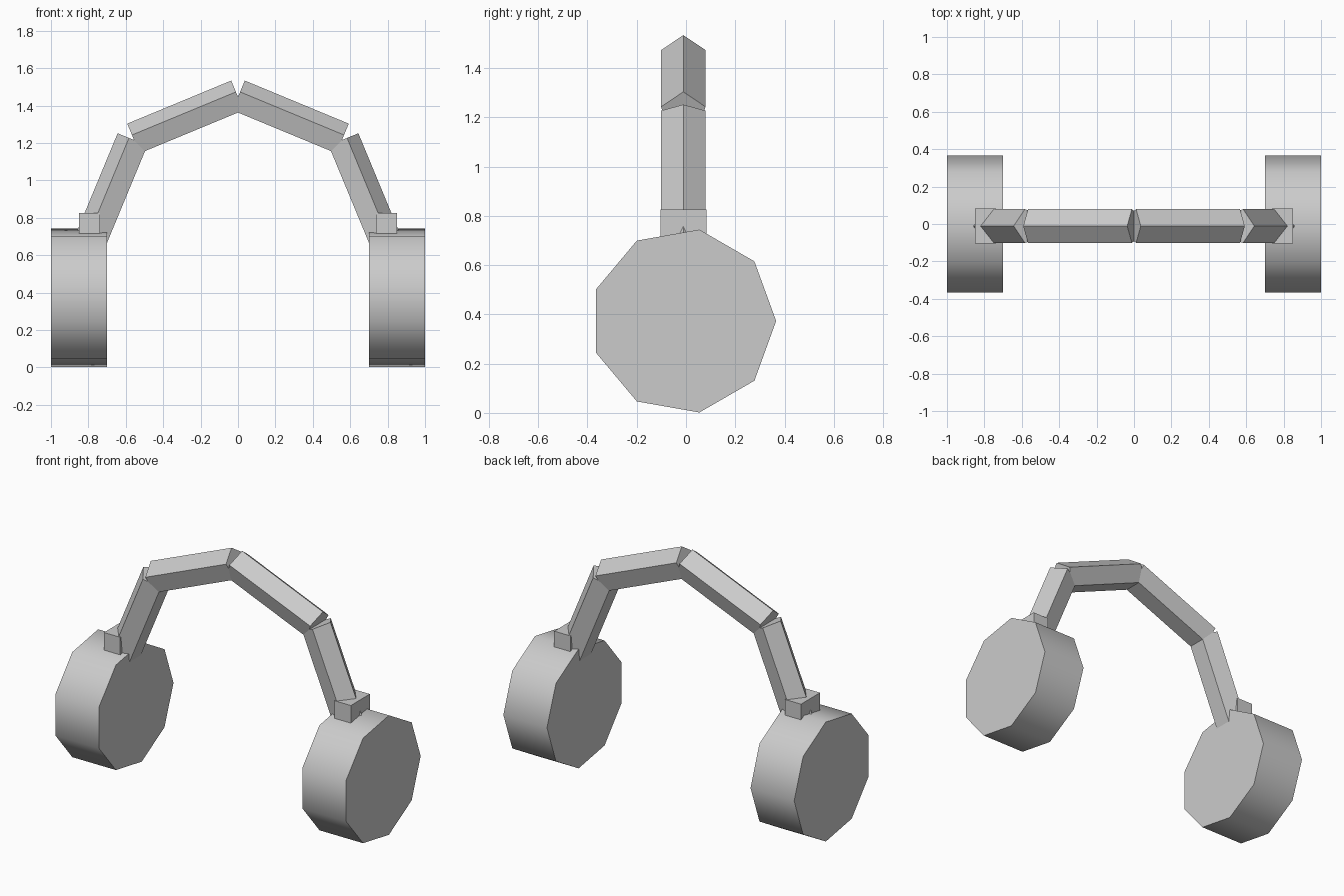
import bpy, math
from mathutils import Vector

if "Cube" in bpy.data.objects:
    bpy.data.objects.remove(bpy.data.objects["Cube"])

YC = -0.011          # shared centre line of all parts
GREY = bpy.data.materials.new("plain grey")
GREY.diffuse_color = (0.6, 0.6, 0.6, 1)
GREY.use_nodes = True
GREY.node_tree.nodes["Principled BSDF"].inputs["Base Color"].default_value = GREY.diffuse_color


def prism(name, sides, radius, start, end, ref):
    """Capped prism from start to end, with its first vertex towards ref."""
    start, end, ref = Vector(start), Vector(end), Vector(ref).normalized()
    side = (end - start).normalized().cross(ref)
    verts = []
    for p in (start, end):
        for i in range(sides):
            a = 2 * math.pi * i / sides
            verts.append(p + radius * (math.cos(a) * ref + math.sin(a) * side))
    n = sides
    faces = [(i, (i + 1) % n, n + (i + 1) % n, n + i) for i in range(n)]
    faces += [tuple(reversed(range(n))), tuple(range(n, 2 * n))]
    mesh = bpy.data.meshes.new(name)
    mesh.from_pydata(verts, [], faces)
    mesh.materials.append(GREY)
    obj = bpy.data.objects.new(name, mesh)
    bpy.context.collection.objects.link(obj)
    return obj


# Ear cups: nine-sided discs with smooth rims, and the hinge blocks on top
for label, s in (("left", -1), ("right", 1)):
    cup = prism(label + "_ear_cup", 9, 0.377, (s * 0.85 - 0.15, YC, 0.373),
                (s * 0.85 + 0.15, YC, 0.373), (0, 1, 0))
    bpy.ops.object.select_all(action='DESELECT')
    cup.select_set(True)
    bpy.context.view_layer.objects.active = cup
    bpy.ops.object.shade_smooth_by_angle(angle=math.radians(50))

    bpy.ops.mesh.primitive_cube_add(size=1, location=(s * 0.793, YC, 0.732))
    block = bpy.context.object
    block.name = label + "_hinge_block"
    block.scale = (0.112, 0.187, 0.187)
    block.data.materials.append(GREY)

# Headband: four straight five-sided bars along an arc, ridge facing outwards
ARC_R, ARC_Z = 0.786, 0.66


def arc_point(deg):
    a = math.radians(deg)
    return (ARC_R * math.cos(a), YC, ARC_Z + ARC_R * math.sin(a))


for i in range(4):
    mid = math.radians(45 * i + 22.5)
    prism("headband_bar_%d" % (i + 1), 5, 0.095, arc_point(45 * i),
          arc_point(45 * (i + 1)), (math.cos(mid), 0, math.sin(mid)))
